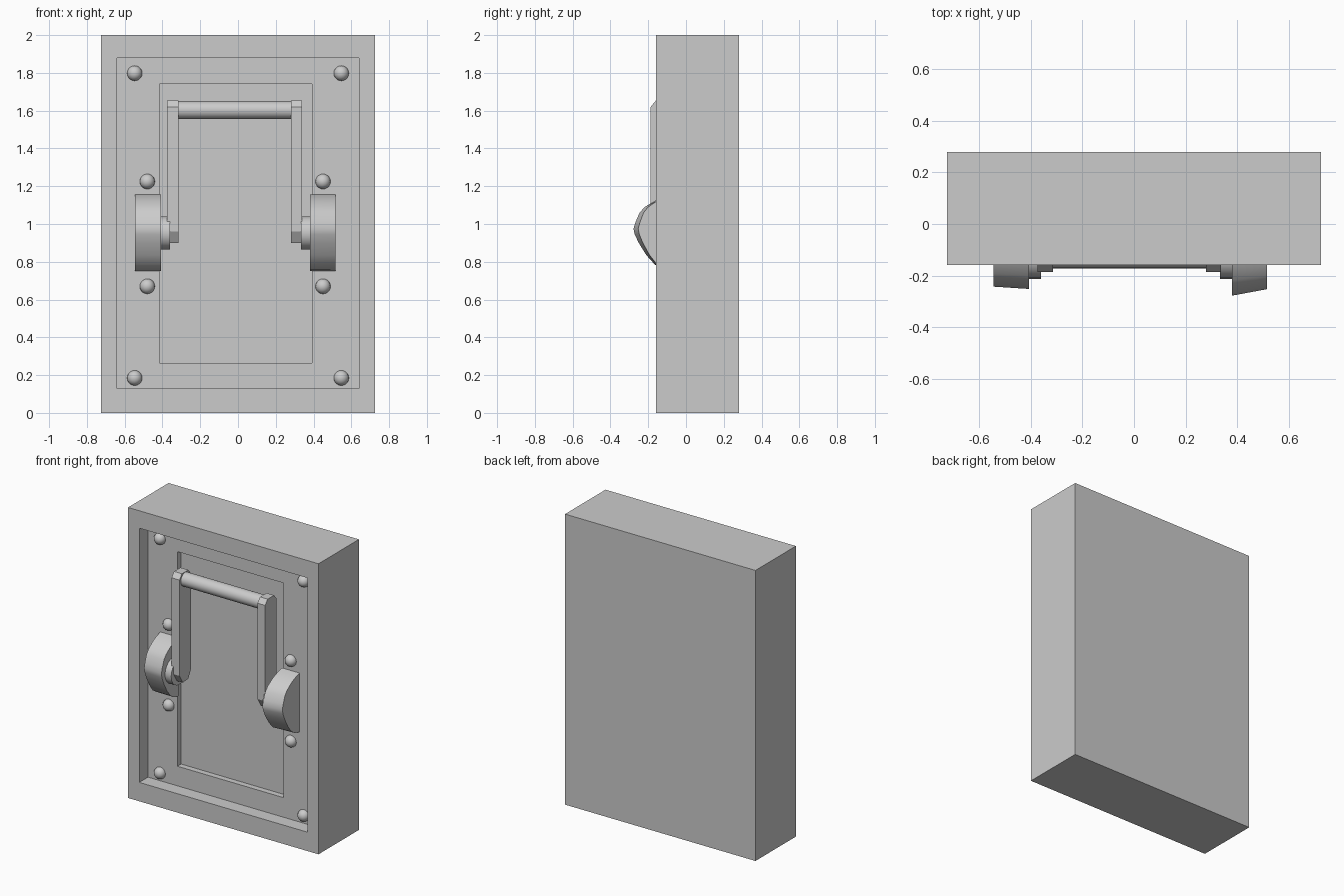
import bpy, bmesh, math
from mathutils import Matrix

if "Cube" in bpy.data.objects:
    bpy.data.objects.remove(bpy.data.objects["Cube"])

FLOOR = -0.065   # depth of the large recess
AXIS_Y = -0.125  # depth of the handle arms


def finish(name, bm, smooth=None):
    bmesh.ops.recalc_face_normals(bm, faces=bm.faces)
    mesh = bpy.data.meshes.new(name)
    bm.to_mesh(mesh)
    bm.free()
    ob = bpy.data.objects.new(name, mesh)
    bpy.context.collection.objects.link(ob)
    if smooth:
        bpy.ops.object.select_all(action='DESELECT')
        ob.select_set(True)
        bpy.context.view_layer.objects.active = ob
        bpy.ops.object.shade_smooth_by_angle(angle=math.radians(smooth))
    return ob


def loft(name, rings, smooth=None):
    """Skin a row of matching closed rings and cap both ends."""
    bm = bmesh.new()
    loops = [[bm.verts.new(p) for p in ring] for ring in rings]
    n = len(loops[0])
    for a, b in zip(loops, loops[1:]):
        for i in range(n):
            j = (i + 1) % n
            bm.faces.new((a[i], a[j], b[j], b[i]))
    bm.faces.new(loops[0])
    bm.faces.new(loops[-1])
    return finish(name, bm, smooth)


def rect(x0, x1, z0, z1, y):
    return [(x0, y, z0), (x1, y, z0), (x1, y, z1), (x0, y, z1)]


def rod(name, x0, x1, z, radius, sides):
    bm = bmesh.new()
    m = Matrix.Translation(((x0 + x1) / 2, AXIS_Y, z)) @ Matrix.Rotation(math.pi / 2, 4, 'Y')
    bmesh.ops.create_cone(bm, cap_ends=True, segments=sides, radius1=radius,
                          radius2=radius, depth=x1 - x0, matrix=m)
    return finish(name, bm, 40)


# Slab with two stepped recesses in its front
loft("wall_panel", [
    rect(-0.725, 0.725, 0, 2, 0.28),
    rect(-0.725, 0.725, 0, 2, -0.16),
    rect(-0.64, 0.64, 0.13, 1.88, -0.16),
    rect(-0.64, 0.64, 0.13, 1.88, FLOOR),
    rect(-0.415, 0.392, 0.265, 1.742, FLOOR),
    rect(-0.415, 0.392, 0.265, 1.742, -0.025),
])

# Round rivets in the corners and around the brackets
rivets = [(x, z) for x in (-0.547, 0.547) for z in (0.185, 1.798)]
rivets += [(x, z) for x in (-0.48, 0.45) for z in (0.67, 1.225)]
for i, (x, z) in enumerate(rivets):
    bm = bmesh.new()
    bmesh.ops.create_uvsphere(bm, u_segments=16, v_segments=10, radius=0.04,
                              matrix=Matrix.Translation((x, FLOOR, z)))
    finish(f"rivet_{i + 1}", bm, 40)

# Handle arms: bars with chamfered ends
arm = [(-0.187, 0.96), (-0.187, 1.62), (-0.16, 1.653), (-0.09, 1.653), (-0.063, 1.62),
       (-0.063, 0.96), (-0.09, 0.905), (-0.15, 0.9)]
for side, x0, x1 in (("left", -0.375, -0.315), ("right", 0.28, 0.338)):
    loft(f"{side}_arm", [[(x, y, z) for y, z in arm] for x in (x0, x1)])

# Grip and pivots
rod("grip", -0.32, 0.285, 1.603, 0.047, 24)
rod("left_pivot", -0.41, -0.36, 0.953, 0.088, 20)
rod("right_pivot", 0.334, 0.385, 0.953, 0.088, 20)

# Brackets: bell-shaped humps, deeper on the inner side
hump = [(0, 0.75), (0.25, 0.76), (0.47, 0.785), (0.68, 0.835), (0.87, 0.9), (0.97, 0.945),
        (1, 0.975), (0.95, 1.01), (0.85, 1.06), (0.72, 1.09), (0.45, 1.125), (0.2, 1.145),
        (0, 1.155)]
for side, ends in (("left", ((-0.545, 0.178), (-0.407, 0.187))),
                   ("right", ((0.38, 0.213), (0.515, 0.188)))):
    loft(f"{side}_bracket", [[(x, FLOOR - d * t, z) for t, z in hump] for x, d in ends], 35)
